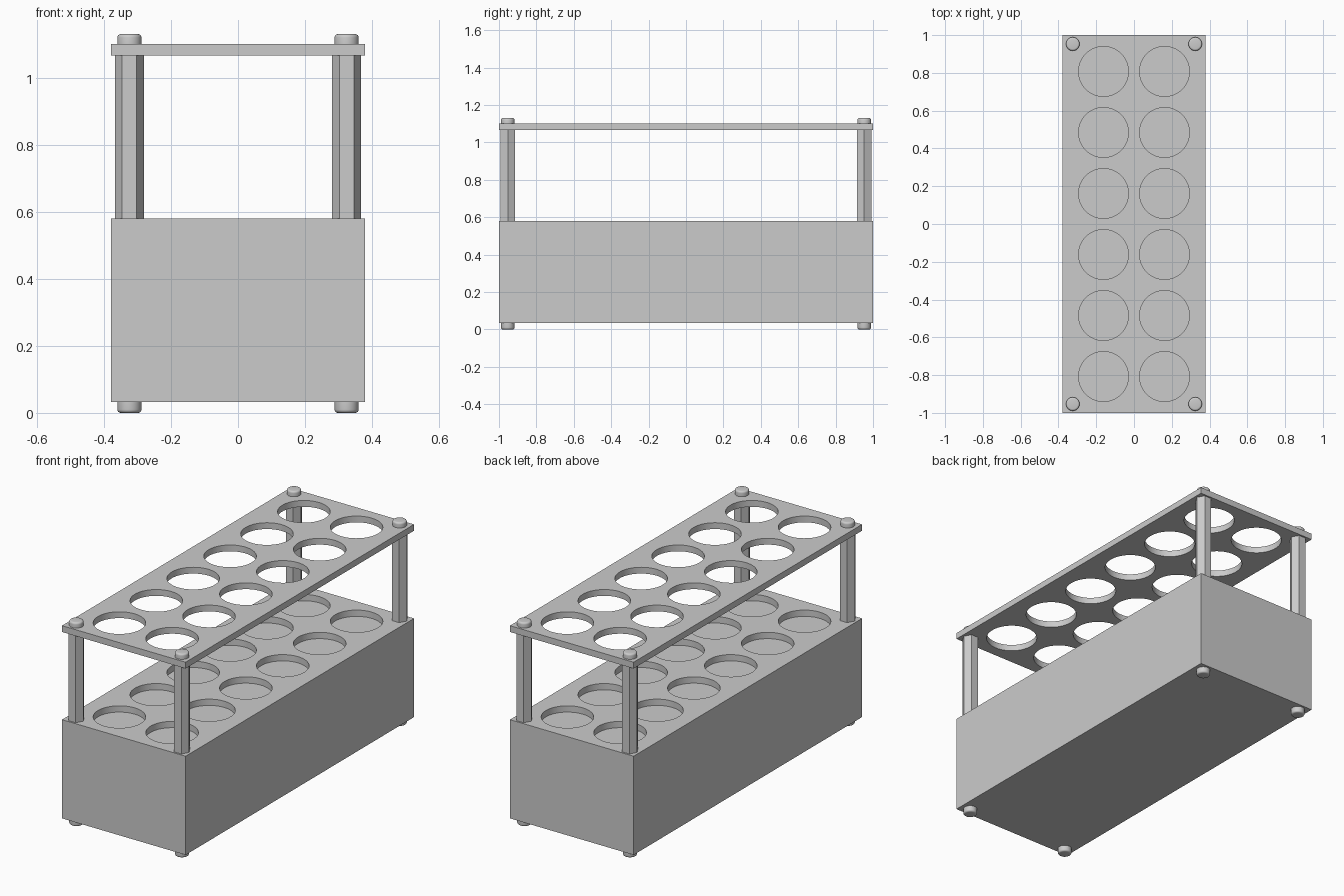
import bpy, bmesh, math
from mathutils import Matrix

if "Cube" in bpy.data.objects:
    bpy.data.objects.remove(bpy.data.objects["Cube"])

HX, HY = 0.379, 1.0            # half width and half length of block and plate
POST_X, POST_Y = 0.324, 0.953  # corner post positions
HOLE_R, PITCH = 0.132, 0.323   # tube holes, 2 x 6


def finish(bm, name, smooth=True):
    mesh = bpy.data.meshes.new(name)
    bmesh.ops.recalc_face_normals(bm, faces=bm.faces)
    bm.to_mesh(mesh)
    bm.free()
    ob = bpy.data.objects.new(name, mesh)
    bpy.context.collection.objects.link(ob)
    if smooth:
        smooth_by_angle(ob)
    return ob


def smooth_by_angle(ob):
    bpy.ops.object.select_all(action='DESELECT')
    ob.select_set(True)
    bpy.context.view_layer.objects.active = ob
    bpy.ops.object.shade_smooth_by_angle(angle=math.radians(35))


def add_cylinder(bm, x, y, z0, z1, r, sides):
    m = Matrix.Translation((x, y, (z0 + z1) / 2))
    bmesh.ops.create_cone(bm, cap_ends=True, segments=sides, radius1=r,
                          radius2=r, depth=z1 - z0, matrix=m)


def drilled_box(name, z0, z1, cut0, cut1):
    """Box with the 2 x 6 pattern of round holes cut from cut0 to cut1."""
    bm = bmesh.new()
    m = Matrix.Translation((0, 0, (z0 + z1) / 2)) @ Matrix.Diagonal((2 * HX, 2 * HY, z1 - z0, 1))
    bmesh.ops.create_cube(bm, size=1, matrix=m)
    ob = finish(bm, name, smooth=False)
    bm = bmesh.new()
    for col in (-0.5, 0.5):
        for row in range(6):
            add_cylinder(bm, col * PITCH, (row - 2.5) * PITCH, cut0, cut1, HOLE_R, 64)
    cutter = finish(bm, name + "_hole_cutter", smooth=False)
    cutter.hide_render = True
    mod = ob.modifiers.new("holes", 'BOOLEAN')
    mod.operation, mod.solver, mod.object = 'DIFFERENCE', 'EXACT', cutter
    bpy.context.view_layer.objects.active = ob
    bpy.ops.object.modifier_apply(modifier=mod.name)
    bpy.data.objects.remove(cutter)
    smooth_by_angle(ob)


def rounded_stud(name, x, y, z0, z1, r, up):
    """Round stud whose outer rim (top or bottom) is rounded over."""
    bm = bmesh.new()
    add_cylinder(bm, x, y, z0, z1, r, 32)
    z = z1 if up else z0
    rim = [e for e in bm.edges if all(abs(v.co.z - z) < 1e-5 for v in e.verts)]
    bmesh.ops.bevel(bm, geom=rim, offset=0.01, segments=4, profile=0.5, affect='EDGES')
    finish(bm, name)


# Base block with shallow tube recesses, and the top plate with through holes
drilled_box("base_block", 0.033, 0.58, 0.545, 0.65)
drilled_box("top_plate", 1.066, 1.101, 1.0, 1.2)

# Hexagonal corner posts, with a rounded cap above and a rounded foot below
for side, sx in (("left", -1), ("right", 1)):
    for end, sy in (("front", -1), ("back", 1)):
        x, y, tag = sx * POST_X, sy * POST_Y, f"{end}_{side}"
        bm = bmesh.new()
        for z in (0.58, 1.066):
            ring = [bm.verts.new((x + 0.0435 * math.cos(k * math.pi / 3),
                                  y + 0.0435 * math.sin(k * math.pi / 3), z)) for k in range(6)]
            bm.faces.new(ring)
        bm.verts.ensure_lookup_table()
        for k in range(6):
            n = (k + 1) % 6
            bm.faces.new([bm.verts[i] for i in (k, n, n + 6, k + 6)])
        finish(bm, tag + "_post", smooth=False)
        rounded_stud(tag + "_cap", x, y, 1.101, 1.13, 0.036, True)
        rounded_stud(tag + "_foot", x, y, 0.0, 0.033, 0.036, False)
